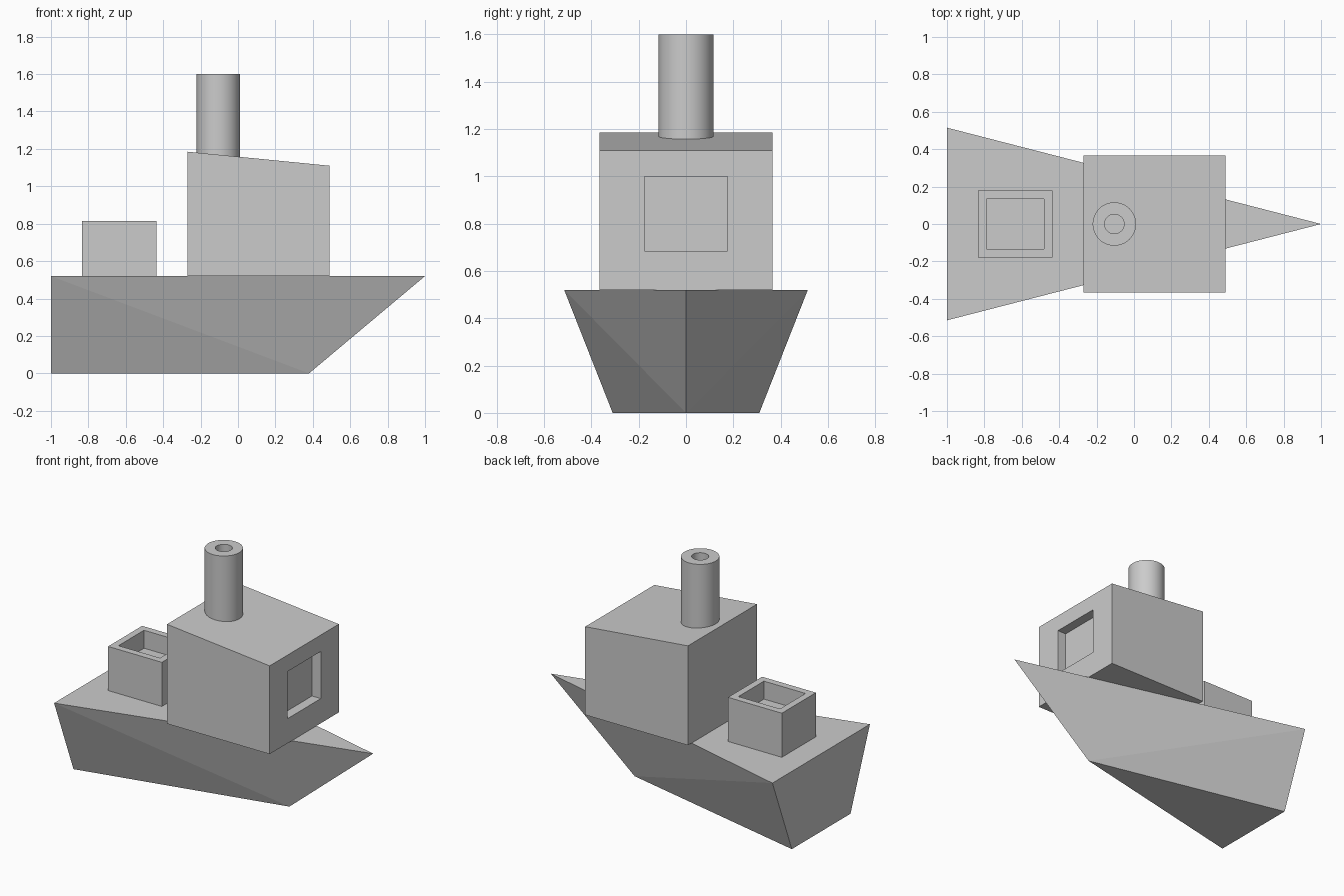
import bpy, bmesh, math
from mathutils import Vector, Matrix

if "Cube" in bpy.data.objects:
    bpy.data.objects.remove(bpy.data.objects["Cube"], do_unlink=True)

grey = bpy.data.materials.new("plain_grey")
grey.use_nodes = True
colour = (0.6, 0.6, 0.6, 1)
grey.diffuse_color = colour
grey.node_tree.nodes["Principled BSDF"].inputs["Base Color"].default_value = colour

DECK = 0.52


def finish(name, bm):
    bmesh.ops.recalc_face_normals(bm, faces=bm.faces)
    mesh = bpy.data.meshes.new(name)
    bm.to_mesh(mesh)
    bm.free()
    mesh.materials.append(grey)
    obj = bpy.data.objects.new(name, mesh)
    bpy.context.collection.objects.link(obj)
    return obj


def block(low, high):
    """Box spanning two opposite corners."""
    low, high = Vector(low), Vector(high)
    bm = bmesh.new()
    place = Matrix.Translation((low + high) / 2) @ Matrix.Diagonal((*(high - low), 1))
    bmesh.ops.create_cube(bm, size=1, matrix=place)
    return bm


def recess(bm, direction, margin, push, fit=None):
    """Inset the face looking along direction, optionally refit it, and sink it."""
    bm.normal_update()
    face = max(bm.faces, key=lambda f: f.normal.dot(Vector(direction)))
    bmesh.ops.inset_individual(bm, faces=[face], thickness=margin)
    if fit:
        for v in face.verts:
            v.co = fit(v.co)
    floor = bmesh.ops.extrude_discrete_faces(bm, faces=[face])["faces"][0]
    bmesh.ops.translate(bm, verts=floor.verts, vec=push)


# Hull: a wide stern tapering to a raked bow, sides split along one diagonal
bm = bmesh.new()
top = [bm.verts.new(p) for p in ((-1, -0.515, DECK), (1, 0, DECK), (-1, 0.515, DECK))]
keel = [bm.verts.new(p) for p in ((-1, -0.31, 0), (0.38, 0, 0), (-1, 0.31, 0))]
bm.faces.new(top)
bm.faces.new(keel[::-1])
bm.faces.new((top[2], top[0], keel[0], keel[2]))
for side in (0, 2):
    bm.faces.new((top[side], top[1], keel[1]))
    bm.faces.new((top[side], keel[1], keel[side]))
finish("hull", bm)

# Cabin: sloping roof and a recessed front window
bm = block((-0.27, -0.365, DECK), (0.49, 0.365, 1.11))
for v in bm.verts:
    if v.co.z > 1 and v.co.x < 0:
        v.co.z = 1.185
recess(bm, (1, 0, 0), 0.1, (-0.065, 0, 0),
       lambda c: (c.x, math.copysign(0.175, c.y), 1.0 if c.z > 0.8 else 0.685))
finish("cabin", bm)

# Open cargo box on the rear deck
bm = block((-0.835, -0.18, DECK), (-0.437, 0.18, 0.815))
recess(bm, (0, 0, 1), 0.064, (0, 0, -0.12))
finish("cargo_box", bm)

# Chimney with a bored top
bm = bmesh.new()
bmesh.ops.create_cone(bm, cap_ends=True, segments=48, radius1=0.116, radius2=0.116,
                      depth=0.48, matrix=Matrix.Translation((-0.105, 0, 1.36)))
recess(bm, (0, 0, 1), 0.064, (0, 0, -0.12))
chimney = finish("chimney", bm)
bpy.ops.object.select_all(action="DESELECT")
chimney.select_set(True)
bpy.context.view_layer.objects.active = chimney
bpy.ops.object.shade_smooth_by_angle(angle=math.radians(30))
